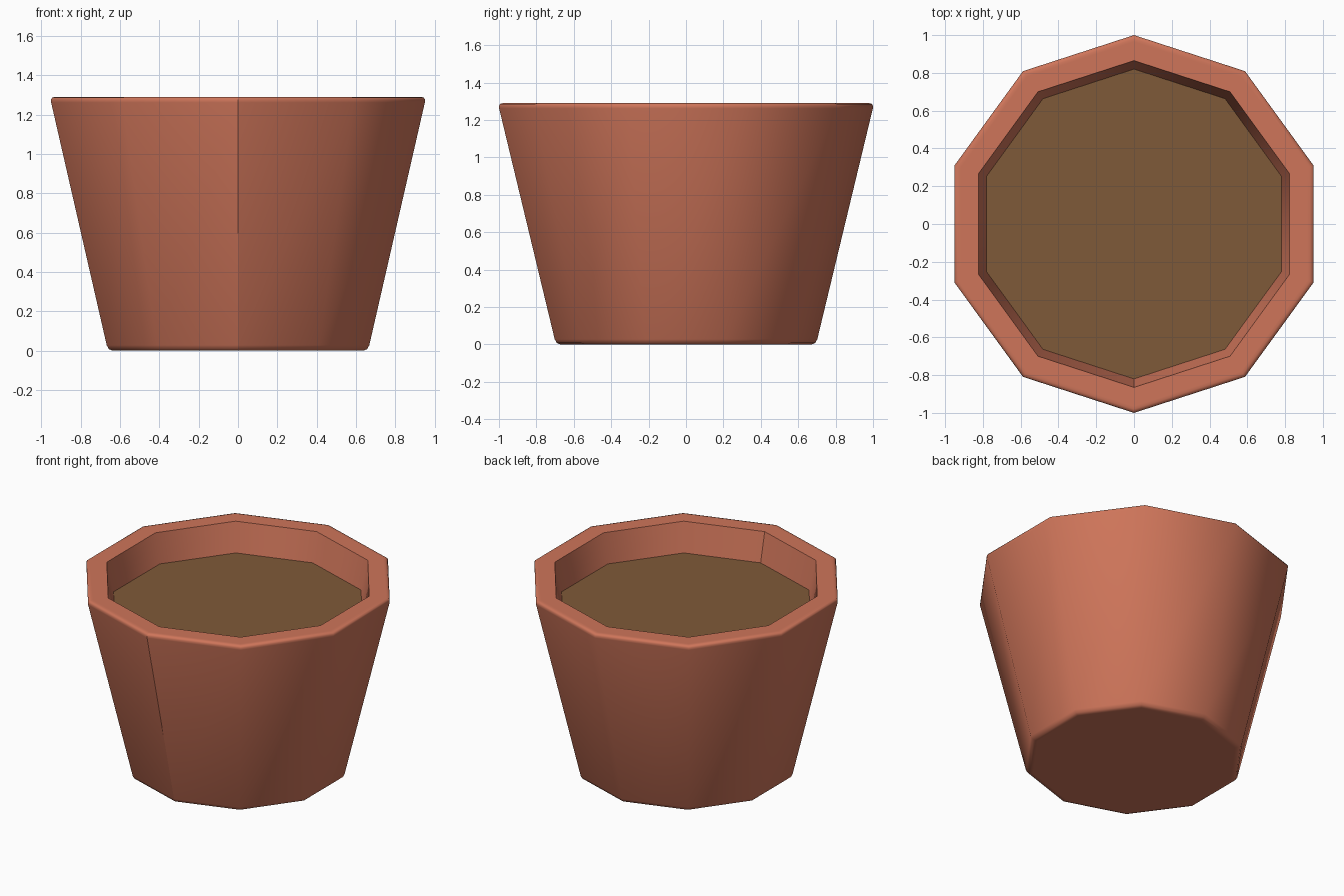
import bpy, bmesh, math

if "Cube" in bpy.data.objects:
    bpy.data.objects.remove(bpy.data.objects["Cube"])

SIDES = 10


def material(name, rgb):
    m = bpy.data.materials.new(name)
    m.diffuse_color = (*rgb, 1.0)
    m.use_nodes = True
    m.node_tree.nodes["Principled BSDF"].inputs["Base Color"].default_value = m.diffuse_color
    return m


def ring(bm, r, z):
    # first corner points to the front (-y)
    step = 2 * math.pi / SIDES
    return [bm.verts.new((r * math.sin(i * step), -r * math.cos(i * step), z))
            for i in range(SIDES)]


def finish(bm, name, mat):
    mesh = bpy.data.meshes.new(name)
    bm.to_mesh(mesh)
    bm.free()
    mesh.materials.append(mat)
    obj = bpy.data.objects.new(name, mesh)
    bpy.context.collection.objects.link(obj)
    return obj


terracotta = material("terracotta", (0.62, 0.178, 0.102))
earth = material("brown soil", (0.212, 0.102, 0.040))

# Pot: profile (radius, height) from the base, over the rounded rim, down inside
profile = [(0.655, 0.0), (0.672, 0.0), (0.691, 0.008), (0.702, 0.028),
           (0.999, 1.262), (1.0, 1.276), (0.994, 1.286), (0.980, 1.29),
           (0.965, 1.29), (0.865, 1.29), (0.82, 1.09)]
bm = bmesh.new()
rings = [ring(bm, r, z) for r, z in profile]
for low, high in zip(rings, rings[1:]):
    for i in range(SIDES):
        j = (i + 1) % SIDES
        bm.faces.new((low[i], low[j], high[j], high[i]))
bm.faces.new(rings[0][::-1])
bm.normal_update()

# Smooth sides, with a crisp inner rim and a crisp seam at the front corner
for f in bm.faces:
    f.smooth = True
for e in bm.edges:
    seam = all(abs(v.co.x) < 1e-4 and v.co.y < 0 for v in e.verts)
    if seam or (len(e.link_faces) == 2 and e.calc_face_angle() > math.radians(45)):
        e.smooth = False
finish(bm, "pot", terracotta)

# Soil surface
bm = bmesh.new()
bm.faces.new(ring(bm, 0.82, 1.09))
finish(bm, "soil", earth)
